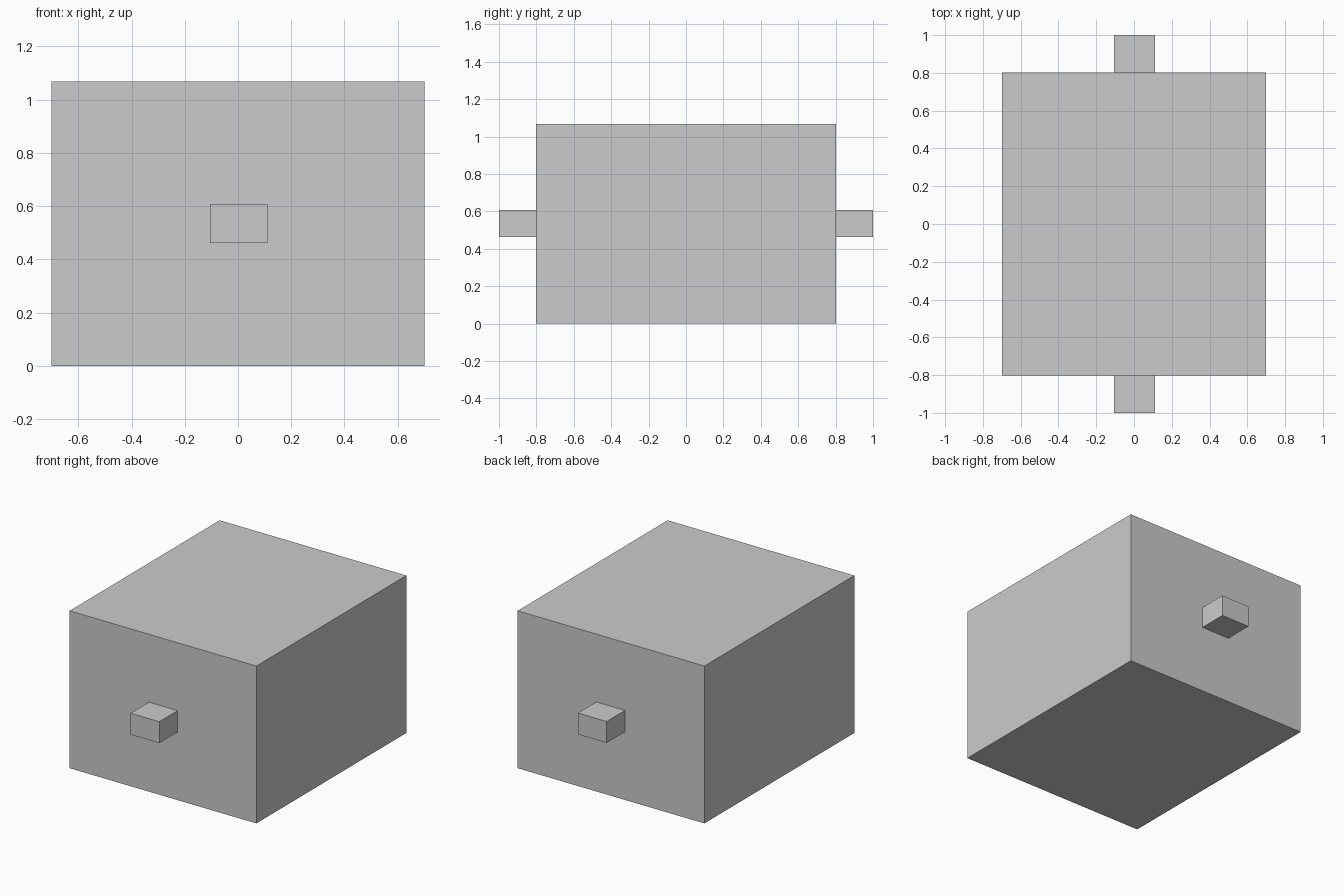
import bpy

if "Cube" in bpy.data.objects:
    bpy.data.objects.remove(bpy.data.objects["Cube"])


def box(name, lo, hi):
    """Axis-aligned box between two opposite corners."""
    centre = [(a + b) / 2 for a, b in zip(lo, hi)]
    bpy.ops.mesh.primitive_cube_add(size=1, location=centre)
    obj = bpy.context.object
    obj.name = name
    obj.scale = [b - a for a, b in zip(lo, hi)]
    bpy.ops.object.transform_apply(location=False, rotation=False, scale=True)
    return obj


# Main block
box("body", (-0.70, -0.803, 0), (0.70, 0.803, 1.067))

# Small lugs centred on the front and back faces
for name, y0, y1 in (("front_lug", -1.0, -0.80), ("back_lug", 0.80, 1.0)):
    box(name, (-0.105, y0, 0.462), (0.11, y1, 0.607))
